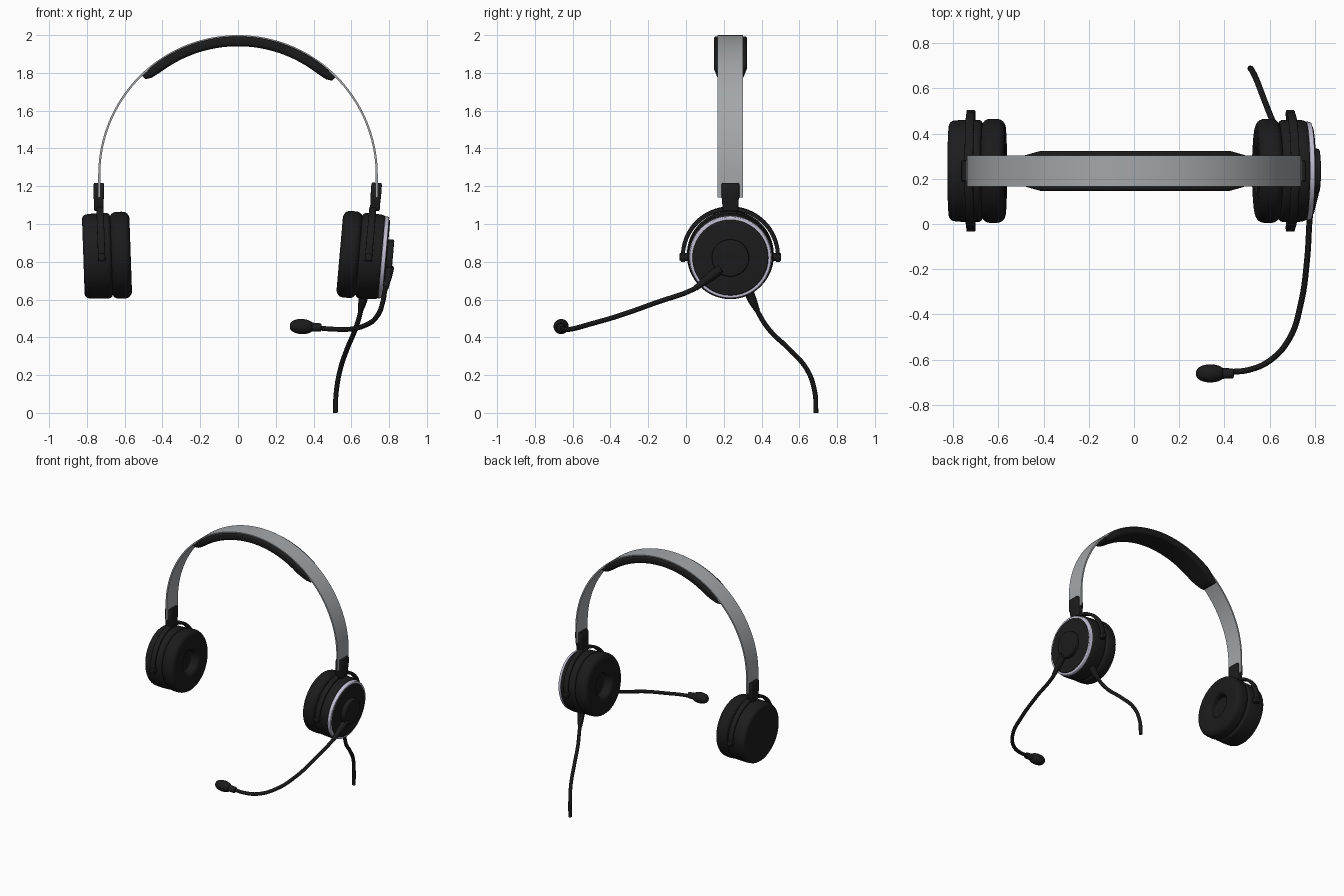
import bpy, bmesh, math
from mathutils import Vector, Matrix

if "Cube" in bpy.data.objects:
    bpy.data.objects.remove(bpy.data.objects["Cube"])

def material(name, c):
    m = bpy.data.materials.new(name)
    m.diffuse_color = (*c, 1)
    m.use_nodes = True
    m.node_tree.nodes["Principled BSDF"].inputs["Base Color"].default_value = m.diffuse_color
    return m

BLACK = material("black plastic", (0.012, 0.012, 0.012))
FOAM = material("black padding", (0.011, 0.011, 0.011))
RUBBER = material("black rubber", (0.009, 0.009, 0.009))
METAL = material("grey metal", (0.37, 0.385, 0.40))
TRIM = material("pale lilac trim", (0.58, 0.55, 0.69))
CY = 0.235  # centre of headband and cups in y

def finish(bm, name, mat, matrix=None, angle=40):
    bmesh.ops.remove_doubles(bm, verts=bm.verts, dist=1e-5)
    bmesh.ops.recalc_face_normals(bm, faces=bm.faces)
    me = bpy.data.meshes.new(name)
    if matrix:
        bm.transform(matrix)
        bmesh.ops.recalc_face_normals(bm, faces=bm.faces)
    bm.to_mesh(me)
    bm.free()
    ob = bpy.data.objects.new(name, me)
    bpy.context.collection.objects.link(ob)
    me.materials.append(mat)
    select(ob)
    bpy.ops.object.shade_smooth_by_angle(angle=math.radians(angle))
    return ob

def select(ob):
    bpy.ops.object.select_all(action='DESELECT')
    ob.select_set(True)
    bpy.context.view_layer.objects.active = ob

def fillet(pts, closed=False, n=6):
    """Round the corners of a 2D outline given as (a, b, radius)."""
    out = []
    for i, (a, b, r) in enumerate(pts):
        p = Vector((a, b))
        if r == 0 or (not closed and i in (0, len(pts) - 1)):
            out.append(p)
            continue
        q = Vector(pts[i - 1][:2])
        s = Vector(pts[(i + 1) % len(pts)][:2])
        start, end = p + (q - p).normalized() * r, p + (s - p).normalized() * r
        for k in range(n + 1):
            t = k / n
            w = 0.8  # weighted corner, close to a true arc
            d = (1 - t) ** 2 + 2 * w * t * (1 - t) + t * t
            out.append((start * (1 - t) ** 2 + p * 2 * w * t * (1 - t) + end * t * t) / d)
    return out

def loft(name, rings, mat, matrix=None):
    bm = bmesh.new()
    vs = [[bm.verts.new(p) for p in r] for r in rings]
    n = len(rings[0])
    for a, b in zip(vs, vs[1:]):
        for i in range(n):
            bm.faces.new((a[i], a[(i + 1) % n], b[(i + 1) % n], b[i]))
    bm.faces.new(vs[0])
    bm.faces.new(vs[-1])
    return finish(bm, name, mat, matrix)

def revolve(name, pts, mat, matrix, closed=False, seg=64):
    """Spin an outline of (radius, height, rounding) about local z."""
    prof = fillet(pts, closed)
    if closed:
        prof.append(prof[0])
    bm = bmesh.new()
    vs = [bm.verts.new((p.x, 0, p.y)) for p in prof]
    es = [bm.edges.new(e) for e in zip(vs, vs[1:])]
    bmesh.ops.spin(bm, geom=vs + es, cent=(0, 0, 0), axis=(0, 0, 1),
                   angle=2 * math.pi, steps=seg, use_merge=False)
    return finish(bm, name, mat, matrix)

def tube(name, pts, radius, mat):
    """Round tube through (x, y, z, radius factor) points."""
    cu = bpy.data.curves.new(name, 'CURVE')
    cu.dimensions = '3D'
    cu.bevel_depth, cu.bevel_resolution = radius, 4
    cu.resolution_u, cu.use_fill_caps = 8, True
    sp = cu.splines.new('BEZIER')
    sp.bezier_points.add(len(pts) - 1)
    for bp, p in zip(sp.bezier_points, pts):
        bp.co, bp.radius = p[:3], p[3]
        bp.handle_left_type = bp.handle_right_type = 'AUTO'
    ob = bpy.data.objects.new(name, cu)
    bpy.context.collection.objects.link(ob)
    cu.materials.append(mat)
    select(ob)
    bpy.ops.object.convert(target='MESH')
    bpy.ops.object.shade_smooth_by_angle(angle=math.radians(50))

# Sprung metal headband
BZ, BR = 1.26, 0.74
path = [(-1, 0, 1.14)] + [(math.cos(a), math.sin(a), BZ) for a in
        [math.pi * (1 - i / 72) for i in range(73)]] + [(1, 0, 1.14)]
loft("headband", [[(c * r, CY + y, z + s * r) for r, y in
     ((BR, -.068), (BR, .068), (BR - .011, .068), (BR - .011, -.068))]
     for c, s, z in path], METAL)

# Padding under the headband, narrowing at the ends
rings = []
A0, A1 = math.radians(134), math.radians(45)
for i in range(41):
    t = i / 40
    a = A0 + (A1 - A0) * t
    e = min(1, min(t, 1 - t) / 0.1)
    k = 0.55 + 0.45 * math.sqrt(1 - (1 - e) ** 2)
    w, top, bot = 0.088 * (0.72 + 0.28 * e), 0.733, 0.733 - 0.052 * k
    sec = fillet([(-w, top, .012), (w, top, .012), (w, bot, .02), (-w, bot, .02)], True, 4)
    rings.append([(p.y * math.cos(a), CY + p.x, BZ + p.y * math.sin(a)) for p in sec])
loft("headband_padding", rings, FOAM)

def cup_frame(s, x, tilt):
    """Local x = sideways, y = up, z = outward from the head."""
    t = math.radians(tilt)
    cols = ((0, s, 0), (s * math.sin(t), 0, math.cos(t)), (s * math.cos(t), 0, -math.sin(t)))
    return Matrix.Translation((s * x, CY, 0.832)) @ Matrix(cols).transposed().to_4x4()

frames = {"left": cup_frame(-1, 0.70, 2), "right": cup_frame(1, 0.67, 5)}
for side, M in frames.items():
    s = -1 if side == "left" else 1
    # Ear cushion with a hollow middle
    revolve(side + "_cushion", [(0, -.075, 0), (.085, -.075, .012), (.085, -.132, .03),
            (.230, -.132, .04), (.230, -.033, .03), (.195, -.026, .01), (0, -.026, 0)], FOAM, M)
    # Ear cup shell
    end = .119 if side == "left" else .100
    revolve(side + "_cup", [(0, -.03, 0), (.205, -.03, 0), (.226, -.028, .018),
            (.226, .06, .015), (.220, end, .024), (0, end, 0)], BLACK, M)
    # Yoke around the cup
    yp = [(1, 0, -.03)] + [(math.cos(math.pi * i / 40), math.sin(math.pi * i / 40), 0)
          for i in range(41)] + [(-1, 0, -.03)]
    sec = fillet([(.241, .003, .006), (.262, .003, .008), (.262, .041, .008),
                  (.241, .041, .006)], True, 3)
    loft(side + "_yoke", [[(c * p.x, d + n * p.x, p.y) for p in sec] for c, n, d in yp], BLACK, M)
    # Pivots
    for k, word in ((1, "front"), (-1, "back")):
        P = M @ Matrix.Translation((0, -.005, .022)) @ Matrix.Rotation(k * math.pi / 2, 4, 'Y')
        revolve(f"{side}_{word}_pivot", [(0, .21, 0), (.02, .21, 0), (.02, .269, .006),
                (0, .269, 0)], BLACK, P, seg=24)
    # Slider block joining yoke and headband
    T = Matrix.Translation((s * (.737 if s < 0 else .729), CY, 1.14)) @ \
        Matrix.Rotation(math.radians(0 if s < 0 else 4), 4, 'Y')
    block = lambda w, d: fillet([(-w, -d, .008), (w, -d, .008), (w, d, .008), (-w, d, .008)], True, 3)
    loft(side + "_slider", [[(p.x, p.y, z) for p in block(w, d)] for z, w, d in
         ((-.07, .023, .036), (-.06, .026, .042), (-.01, .026, .044), (0, .028, .047),
          (.07, .028, .047), (.078, .024, .043))], BLACK, T)

# Trim ring, outer cap and microphone hub on the right cup
M = frames["right"]
revolve("trim_ring", [(.195, .09, 0), (.219, .09, .004), (.215, .113, .005), (.195, .113, 0)],
        TRIM, M, closed=True)
revolve("right_cap", [(0, .09, 0), (.201, .09, 0), (.201, .119, .008), (0, .119, 0)], BLACK, M)
revolve("microphone_hub", [(0, .11, 0), (.098, .11, 0), (.098, .15, .008), (0, .15, 0)], BLACK, M)

# Microphone boom
tube("boom_neck", [(.800, .185, .765, 1.1), (.792, .13, .722, 1), (.782, .05, .660, .6)], .024, BLACK)
tube("microphone_boom", [(.788, .10, .695, 1), (.779, .04, .655, 1), (.766, -.155, .585, 1),
     (.738, -.353, .515, 1), (.687, -.508, .470, 1), (.60, -.605, .444, 1),
     (.51, -.645, .443, 1), (.42, -.655, .450, 1)], .013, RUBBER)
B = Matrix.Translation((.338, -.661, .457)) @ Matrix.Rotation(math.radians(93), 4, 'Y')
revolve("microphone_collar", [(0, .05, 0), (.024, .05, .004), (.022, .103, .006), (0, .103, 0)],
        BLACK, B, seg=24)
revolve("microphone_tip", [(.040 * math.sin(a) ** .8 if 0 < i < 16 else 0, -.064 * math.cos(a), 0)
        for i, a in enumerate([math.pi * j / 16 for j in range(17)])], FOAM, B, seg=32)

# Cable and its strain relief
tube("cable_strain_relief", [(.665, .335, .635, 1.1), (.660, .352, .595, 1), (.648, .378, .54, .6)],
     .024, RUBBER)
tube("cable", [(.658, .355, .59, 1), (.645, .388, .52, 1), (.618, .445, .435, 1),
     (.577, .547, .337, 1), (.54, .643, .225, 1), (.52, .682, .11, 1), (.515, .688, 0, 1)],
     .013, RUBBER)
